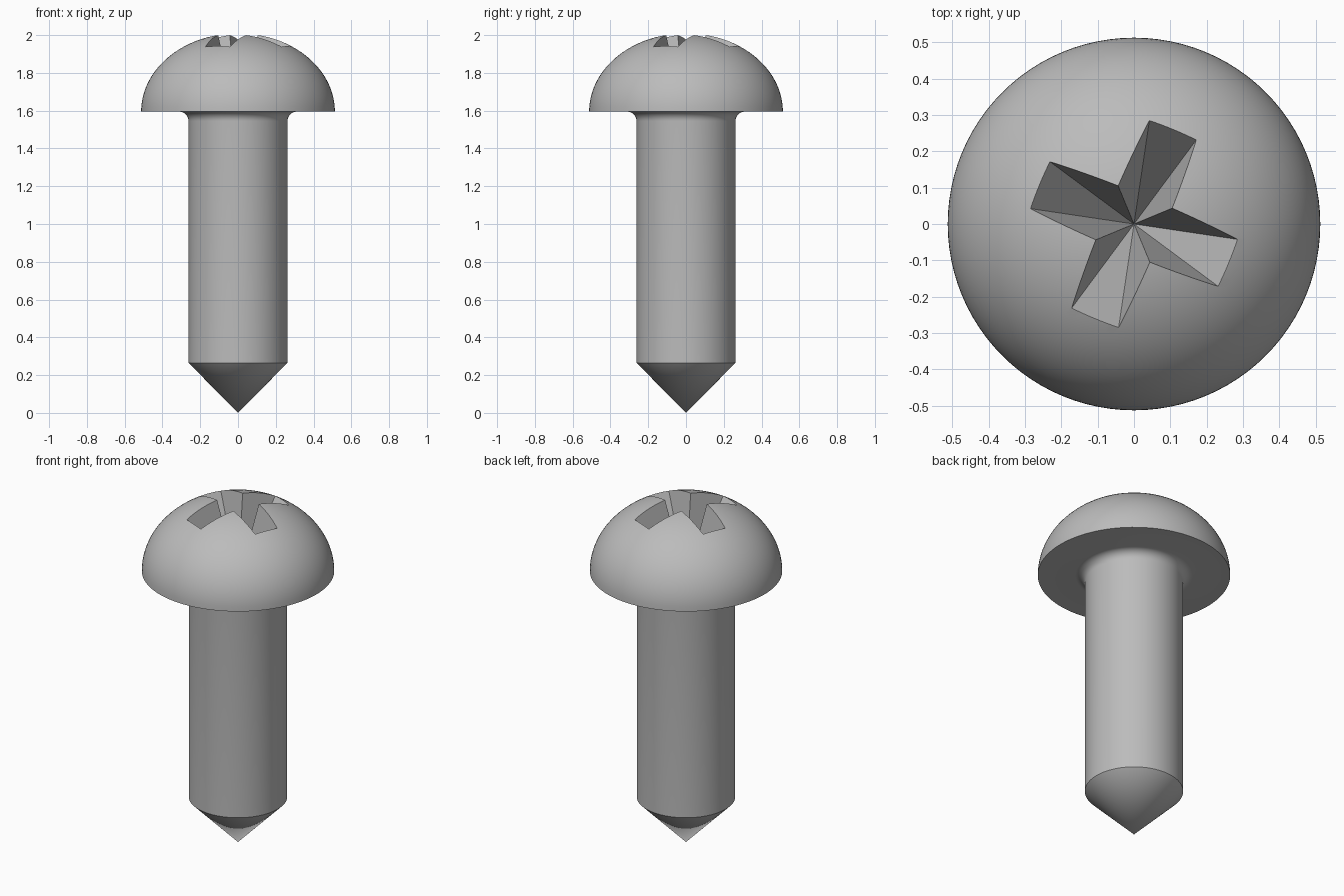
import bpy, bmesh, math
from mathutils import Vector, Matrix

if "Cube" in bpy.data.objects:
    bpy.data.objects.remove(bpy.data.objects["Cube"])

SEGS = 96
SHANK_R, SHANK_BASE, HEAD_R, HEAD_Z, DOME_H = 0.262, 0.265, 0.513, 1.595, 0.415
FILLET = 0.05

steel = bpy.data.materials.new("steel grey")
steel.diffuse_color = (0.5, 0.5, 0.5, 1)
steel.use_nodes = True
steel.node_tree.nodes["Principled BSDF"].inputs["Base Color"].default_value = steel.diffuse_color


def add_object(name, bm):
    bmesh.ops.recalc_face_normals(bm, faces=bm.faces)
    me = bpy.data.meshes.new(name)
    bm.to_mesh(me)
    bm.free()
    ob = bpy.data.objects.new(name, me)
    bpy.context.collection.objects.link(ob)
    ob.data.materials.append(steel)
    return ob


# Screw body: tip, shank, fillet under the head, elliptical dome, spun around z
profile = [(0, 0), (SHANK_R, SHANK_BASE)]
for i in range(9):
    a = math.pi / 2 * i / 8
    profile.append((SHANK_R + FILLET * (1 - math.cos(a)),
                    HEAD_Z - FILLET + FILLET * math.sin(a)))
for i in range(25):
    a = math.pi / 2 * i / 24
    profile.append((HEAD_R * math.cos(a) if i < 24 else 0, HEAD_Z + DOME_H * math.sin(a)))

bm = bmesh.new()
verts = [bm.verts.new((r, 0, z)) for r, z in profile]
edges = [bm.edges.new(p) for p in zip(verts, verts[1:])]
bmesh.ops.spin(bm, geom=verts + edges, cent=(0, 0, 0), axis=(0, 0, 1),
               angle=math.tau, steps=SEGS)
bmesh.ops.remove_doubles(bm, verts=bm.verts, dist=1e-5)
screw = add_object("screw", bm)

# Cross recess cutter: upside-down pyramid with a cross-shaped base
APEX_Z, RIM_Z, TOP_Z = 1.535, 1.939, 2.1
s = (TOP_Z - APEX_Z) / (RIM_Z - APEX_Z)
w, l = 0.07 * s, 0.28 * s
bm = bmesh.new()
apex = bm.verts.new((0, 0, APEX_Z))
outline = []
for k in range(4):
    turn = Matrix.Rotation(math.radians(-22.5 + 90 * k), 3, 'Z')
    for x, y in ((l, -w), (l, w), (w, w)):
        outline.append(bm.verts.new(turn @ Vector((x, y, TOP_Z))))
bm.faces.new(outline)
for a, b in zip(outline, outline[1:] + outline[:1]):
    bm.faces.new((a, b, apex))
cutter = add_object("recess_cutter", bm)

# Cut the recess
mod = screw.modifiers.new("recess", 'BOOLEAN')
mod.operation = 'DIFFERENCE'
mod.solver = 'EXACT'
mod.object = cutter
bpy.context.view_layer.objects.active = screw
screw.select_set(True)
cutter.select_set(False)
bpy.ops.object.modifier_apply(modifier=mod.name)
bpy.data.objects.remove(cutter)
bpy.ops.object.shade_smooth_by_angle(angle=math.radians(25))
